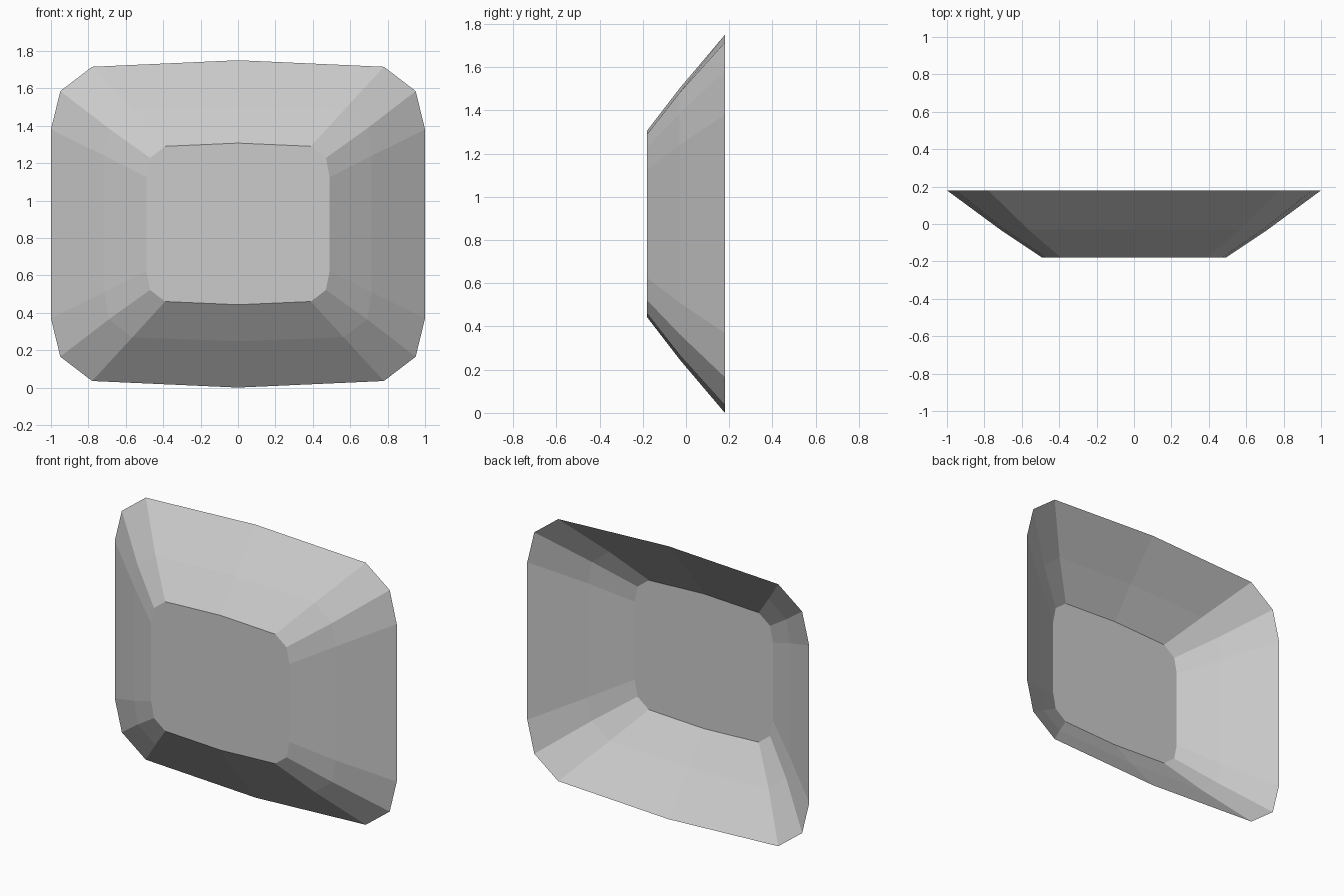
import bpy
import bmesh

# Remove the default cube
cube = bpy.data.objects.get("Cube")
if cube:
    bpy.data.objects.remove(cube, do_unlink=True)

CENTRE_Z = 0.875

# Each ring: depth y and one quadrant of its outline, from top middle to side
RINGS = [
    (0.18, [(0, 0.875), (0.78, 0.84), (0.95, 0.71), (1.0, 0.505)]),
    (-0.03, [(0, 0.627), (0.565, 0.607), (0.69, 0.51), (0.715, 0.365)]),
    (-0.18, [(0, 0.432), (0.39, 0.415), (0.47, 0.353), (0.49, 0.25)]),
]


def full_outline(quadrant):
    """Mirror a quadrant into a closed outline."""
    right = quadrant + [(x, -z) for x, z in reversed(quadrant)]
    left = [(-x, z) for x, z in reversed(right[1:-1])]
    return right + left


def make_material(name, colour):
    mat = bpy.data.materials.new(name)
    mat.use_nodes = True
    mat.diffuse_color = colour
    mat.node_tree.nodes["Principled BSDF"].inputs["Base Color"].default_value = colour
    return mat


# Open-backed faceted shell: sloping walls and a flat front panel
bm = bmesh.new()
loops = [[bm.verts.new((x, y, CENTRE_Z + z)) for x, z in full_outline(quadrant)]
         for y, quadrant in RINGS]
for outer, inner in zip(loops, loops[1:]):
    for i in range(len(outer)):
        j = (i + 1) % len(outer)
        bm.faces.new((outer[i], outer[j], inner[j], inner[i]))
bm.faces.new(loops[-1])
bmesh.ops.recalc_face_normals(bm, faces=bm.faces)

# Make the front panel face forwards
panel = max(bm.faces, key=lambda f: len(f.verts))
if panel.normal.y > 0:
    bmesh.ops.reverse_faces(bm, faces=bm.faces)

mesh = bpy.data.meshes.new("faceted_shell")
bm.to_mesh(mesh)
bm.free()
mesh.materials.append(make_material("light_grey", (0.6, 0.6, 0.6, 1)))
shell = bpy.data.objects.new("faceted_shell", mesh)
bpy.context.collection.objects.link(shell)
